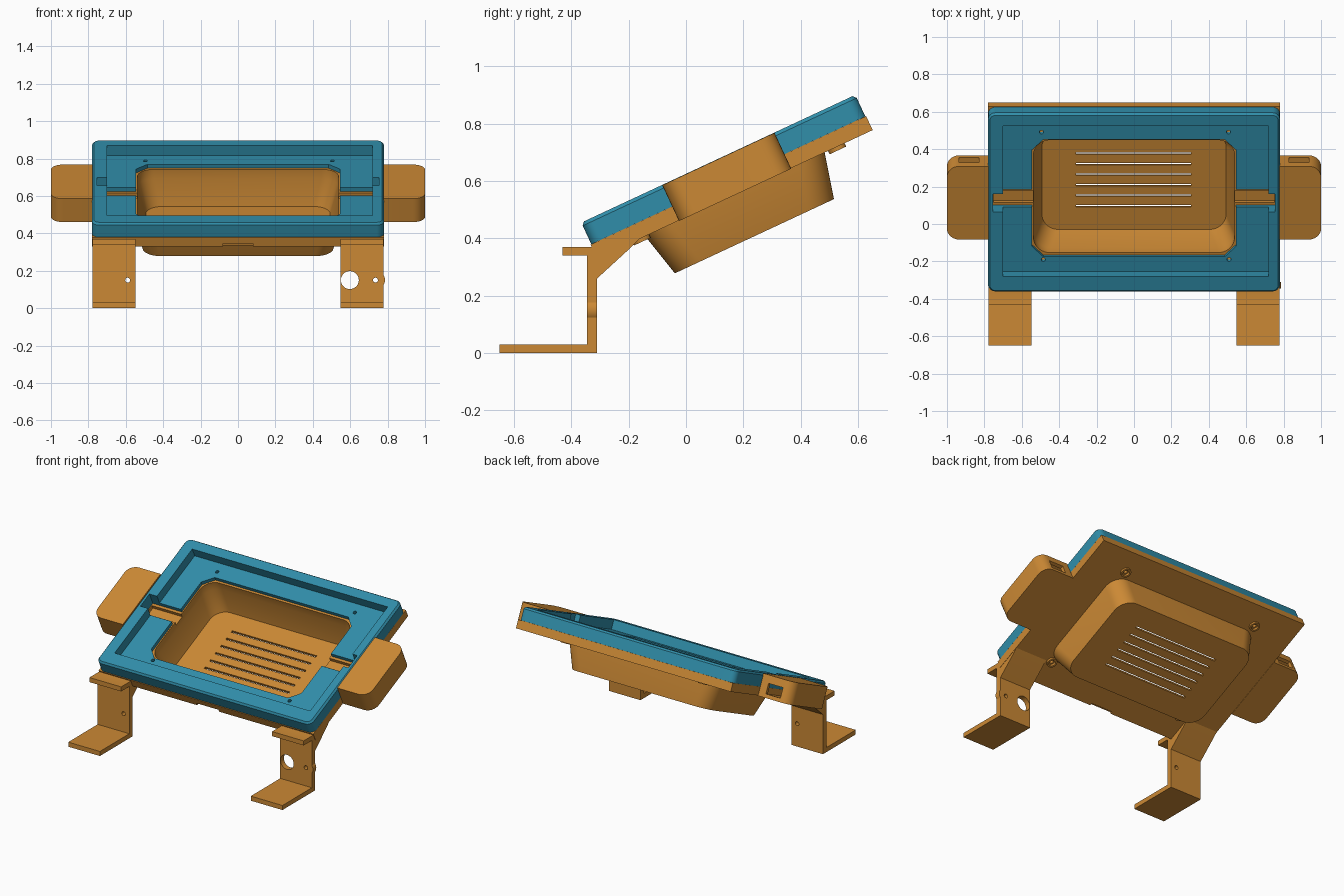
import bpy, bmesh
from math import pi, sin, cos, radians
from mathutils import Matrix

if "Cube" in bpy.data.objects:
    bpy.data.objects.remove(bpy.data.objects["Cube"])

# Tilted frame: x across, u up the slope, n normal to the screen (n=0 is the bezel top)
TILT = Matrix.Translation((0, 0.1125, 0.6775)) @ Matrix.Rotation(radians(25), 4, 'X')
FLAT = Matrix.Identity(4)


def material(name, rgb):
    m = bpy.data.materials.new(name)
    m.diffuse_color = (*rgb, 1)
    m.use_nodes = True
    m.node_tree.nodes["Principled BSDF"].inputs["Base Color"].default_value = m.diffuse_color
    return m


ORANGE = material("orange_plastic", (0.60, 0.25, 0.035))
BLUE = material("blue_plastic", (0.03, 0.27, 0.40))


def finish(bm, name, mat, frame):
    bmesh.ops.recalc_face_normals(bm, faces=bm.faces)
    bm.transform(frame)
    me = bpy.data.meshes.new(name)
    bm.to_mesh(me)
    bm.free()
    me.materials.append(mat)
    ob = bpy.data.objects.new(name, me)
    bpy.context.collection.objects.link(ob)
    return ob


def rounded(w, h, r, seg, cx, cy):
    if r == 0:
        return [(cx + a * w / 2, cy + b * h / 2) for a, b in ((1, 1), (-1, 1), (-1, -1), (1, -1))]
    pts = []
    for q, (a, b) in enumerate(((1, 1), (-1, 1), (-1, -1), (1, -1))):
        for i in range(seg + 1):
            t = (q + i / seg) * pi / 2
            pts.append((cx + a * (w / 2 - r) + r * cos(t), cy + b * (h / 2 - r) + r * sin(t)))
    return pts


def loft(name, loops, mat=ORANGE, seg=8, cx=0, cy=0, frame=TILT):
    """Stack of rounded rectangles (width, height, radius, level), capped."""
    bm = bmesh.new()
    rings = [[bm.verts.new((x, y, z)) for x, y in rounded(w, h, r, seg, cx, cy)]
             for w, h, r, z in loops]
    n = len(rings[0])
    for a, b in zip(rings, rings[1:]):
        for i in range(n):
            bm.faces.new((a[i], a[(i + 1) % n], b[(i + 1) % n], b[i]))
    bm.faces.new(rings[0])
    bm.faces.new(rings[-1])
    return finish(bm, name, mat, frame)


def box(name, x, y, z, mat=ORANGE, frame=TILT):
    return loft(name, [(x[1] - x[0], y[1] - y[0], 0, k) for k in z], mat, 1,
                sum(x) / 2, sum(y) / 2, frame)


def cyl(name, r, a, b, c, depth, along_y=False, frame=TILT, mat=ORANGE):
    bm = bmesh.new()
    bmesh.ops.create_cone(bm, cap_ends=True, segments=32, radius1=r, radius2=r, depth=depth)
    rot = Matrix.Rotation(pi / 2, 4, 'X') if along_y else FLAT
    return finish(bm, name, mat, frame @ Matrix.Translation((a, b, c)) @ rot)


def combine(ob, other, op='DIFFERENCE'):
    m = ob.modifiers.new("bool", 'BOOLEAN')
    m.operation, m.object, m.solver = op, other, 'EXACT'
    other.hide_render = True
    bpy.context.view_layer.objects.active = ob
    bpy.ops.object.modifier_apply(modifier=m.name)
    bpy.data.objects.remove(other)


SCREWS = [(-0.495, 0.39), (0.505, 0.39), (-0.485, -0.362), (0.508, -0.362)]

# Blue bezel: raised rim, screen recess, chamfered opening, cable channel
bezel = loft("screen_bezel", [(1.56, 1.054, 0.04, -0.083), (1.56, 1.054, 0.04, -0.012),
                              (1.54, 1.034, 0.03, 0)], BLUE)
combine(bezel, box("cut", (-0.70, 0.72), (-0.433, 0.455), (-0.06, 0.05), BLUE))
combine(bezel, loft("cut", [(1.09, 0.69, 0.06, -0.2), (1.09, 0.69, 0.06, 0.1)], BLUE, 1))
combine(bezel, box("cut", (-0.755, 0.755), (-0.052, 0.052), (-0.2, 0.1), BLUE))
for x, u in SCREWS:
    combine(bezel, cyl("cut", 0.011, x, u, -0.07, 0.2, mat=BLUE))

# Back shell: plate, bosses, tapered tray, vents
shell = box("back_shell", (-0.78, 0.78), (-0.53, 0.53), (-0.137, -0.0832))
for x, u in SCREWS:
    combine(shell, cyl("boss", 0.032, x, u, -0.13, 0.04), 'UNION')
combine(shell, loft("tray", [(1.11, 0.70, 0.10, -0.10), (1.105, 0.69, 0.10, -0.138),
                             (1.02, 0.612, 0.10, -0.298)], seg=12), 'UNION')
combine(shell, loft("cut", [(1.085, 0.672, 0.09, 0.02), (1.07, 0.66, 0.09, -0.138),
                            (0.985, 0.576, 0.09, -0.282)], seg=12))
for i in range(6):
    u = -0.149 + 0.0618 * i
    combine(shell, box("cut", (-0.31, 0.305), (u - 0.0065, u + 0.0065), (-0.4, -0.2)))
for x, u in SCREWS:
    combine(shell, cyl("cut", 0.011, x, u, -0.1, 0.2))
    combine(shell, cyl("cut", 0.02, x, u, -0.15, 0.03))
combine(shell, box("cut", (-0.75, 0.75), (-0.035, 0.035), (-0.105, 0)))
combine(shell, box("cut", (-0.08, 0.08), (-0.6, -0.515), (-0.2, -0.12)))

parts = [bezel, shell]
for s, side in ((-1, "left"), (1, "right")):
    # Side pod: hollow speaker-like box, open towards the frame, port at the back
    pod = loft(side + "_side_pod", [(0.30, 0.432, 0.065, -0.139), (0.30, 0.432, 0.065, -0.001)],
               cx=s * 0.85)
    combine(pod, box("cut", sorted((s * 0.6, s * 0.779)), (-0.5, 0.5), (-0.3, 0.2)))
    combine(pod, loft("cut", [(0.40, 0.39, 0.045, -0.122), (0.40, 0.39, 0.045, -0.018)],
                      cx=s * 0.78))
    combine(pod, box("cut", sorted((s * 0.83, s * 0.935)), (0.15, 0.3), (-0.115, -0.05)))
    parts.append(pod)

    # Desk bracket: foot, upright, clamp shelf and brace as one extruded profile
    profile = [(-0.65, 0), (-0.31, 0), (-0.31, 0.26), (-0.19, 0.37), (-0.145, 0.415),
               (-0.31, 0.37), (-0.43, 0.37), (-0.43, 0.34), (-0.345, 0.34),
               (-0.345, 0.03), (-0.65, 0.03)]
    bm = bmesh.new()
    face = bm.faces.new([bm.verts.new((s * 0.548, y, z)) for y, z in profile])
    ext = bmesh.ops.extrude_face_region(bm, geom=[face])
    bmesh.ops.translate(bm, vec=(s * 0.23, 0, 0),
                        verts=[v for v in ext["geom"] if isinstance(v, bmesh.types.BMVert)])
    leg = finish(bm, side + "_bracket", ORANGE, FLAT)
    if s > 0:
        combine(leg, cyl("bump", 0.046, 0.74, -0.3275, 0.15, 0.0345, True, FLAT), 'UNION')
        combine(leg, cyl("cut", 0.048, 0.598, -0.33, 0.15, 0.2, True, FLAT))
    combine(leg, cyl("cut", 0.013, 0.735 if s > 0 else -0.59, -0.33, 0.15, 0.2, True, FLAT))
    parts.append(leg)

# Smooth rounded corners, keep hard edges
for ob in parts:
    bpy.ops.object.select_all(action='DESELECT')
    ob.select_set(True)
    bpy.context.view_layer.objects.active = ob
    bpy.ops.object.shade_smooth_by_angle(angle=radians(25))
